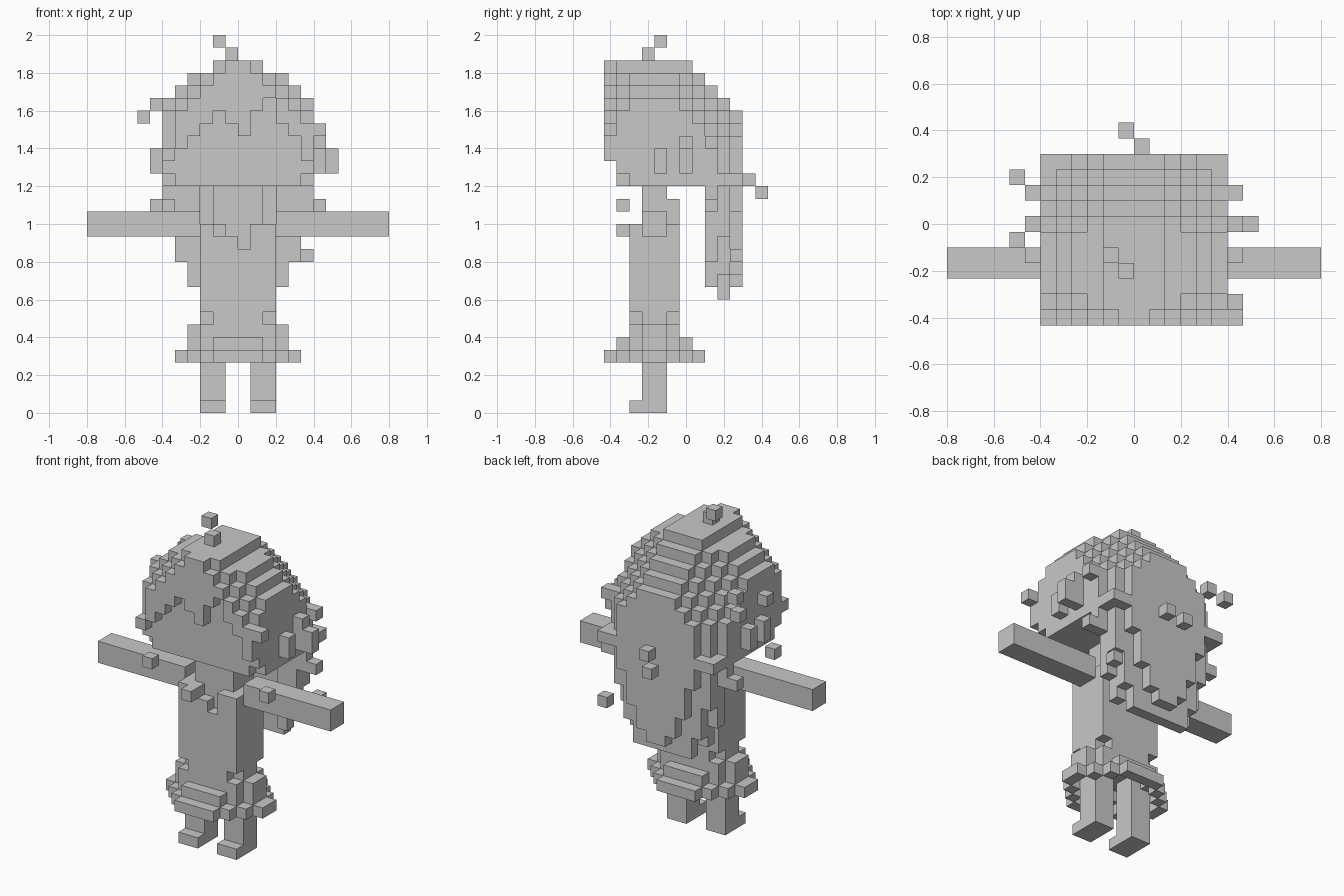
import bpy, bmesh

if "Cube" in bpy.data.objects:
    bpy.data.objects.remove(bpy.data.objects["Cube"])

U = 2 / 30          # one block
parts = {}          # part name -> set of block cells


def box(name, x0, x1, y0, y1, z0, z1):
    """Add blocks; cell y = j spans j-1/2 .. j+1/2 blocks."""
    cells = parts.setdefault(name, set())
    for x in range(x0, x1):
        for y in range(y0, y1):
            for z in range(z0, z1):
                cells.add((x, y, z))


def cut(name, x0, x1, y0, y1, z0, z1):
    parts[name] = {c for c in parts[name] if not (
        x0 <= c[0] < x1 and y0 <= c[1] < y1 and z0 <= c[2] < z1)}


def wide(name, w, y0, y1, z0, z1):
    box(name, -w, w, y0, y1, z0, z1)


def diamond(action, name, size, z):
    """Stepped diamond layer, half width = size, around the hips."""
    for k in range(size - 1):
        w = size - k
        action(name, -w, w, -3 - k, -1 + k, z, z + 1)


# legs and feet
for side, x in (("left", -3), ("right", 1)):
    box(side + "_leg", x, x + 2, -3, -1, 0, 6)
    box(side + "_foot", x, x + 2, -4, -3, 0, 1)

# torso with notched hip corners and a neckline
wide("torso", 3, -4, 0, 6, 15)
for x in (-3, 2):
    for y in (-4, -1):
        cut("torso", x, x + 1, y, y + 1, 7, 8)
cut("torso", -1, 1, -4, -3, 14, 15)
cut("torso", 0, 1, -4, -3, 13, 14)
wide("collar", 2, -3, 0, 15, 17)
wide("neck", 2, -3, -1, 17, 18)
box("collar_knot", -2, -1, -5, -4, 14, 15)

# arms
box("left_arm", -12, -3, -3, -1, 14, 16)
box("right_arm", 3, 12, -3, -1, 14, 16)

# stepped skirt, hollow underneath
diamond(box, "skirt", 5, 4)
diamond(cut, "skirt", 4, 4)
diamond(box, "skirt", 4, 5)
diamond(cut, "skirt", 3, 5)
wide("skirt", 4, -3, -1, 6, 7)

# head
wide("head", 5, -5, 2, 18, 24)

# stepped hair dome: half width shrinks towards front, back and top
for z in range(18, 28):
    full = {27: 2, 26: 4, 25: 5}.get(z, 6)
    if z > 18:
        wide("hair", min(6, 29 - z), -5, -4, z, z + 1)
    wide("hair", full, -4, 0, z, z + 1)
    for y in range(0, 5):
        w = min((6, 6, 6, 5, 4)[y], 29 - z - y) if z > 18 else 6
        if w >= 2:
            wide("hair", w, y, y + 1, z, z + 1)

# fringe, one block thick, with a jagged lower edge and stepped top corners
for x, low in zip(range(-6, 6), (20, 21, 22, 23, 24, 23, 22, 24, 25, 23, 22, 20)):
    c = x if x >= 0 else -x - 1
    top = 21 if x == -6 else 28 - c
    box("fringe", x, x + 1, -6, -5, low, max(top, low + 1))

# long back hair, row by row, shorter towards the sides
rows = {2: (18, 18, 18, 10, 12, 16), 3: (9, 9, 9, 11, 14), 4: (10, 11, 13, 16)}
for y, lows in rows.items():
    for c, low in enumerate(lows):
        for x in (c, -c - 1):
            box("back_hair", x, x + 1, y, y + 1, low, 18)

# loose curls: x, y, z, width, height
curls = (
    (-2, -2, 29, 1, 1), (-1, -3, 28, 1, 1),
    (-1, 6, 17, 1, 1), (0, 5, 18, 1, 1),
    (6, 0, 19, 2, 2), (6, 0, 21, 1, 1), (6, -2, 19, 1, 2), (6, -6, 22, 1, 1),
    (6, 2, 21, 1, 1), (6, 2, 16, 1, 1), (6, -5, 16, 1, 1),
    (5, 4, 12, 1, 1),
    (-7, 2, 24, 1, 1), (-8, 3, 23, 1, 1), (-8, -1, 23, 1, 1),
    (-7, -2, 19, 1, 2), (-7, 0, 19, 1, 2), (-7, 2, 16, 1, 1),
    (-6, -5, 16, 1, 1),
)
for x, y, z, w, h in curls:
    box("loose_curls", x, x + w, y, y + 1, z, z + h)

# give each cell to one part only
taken = set()
for name in parts:
    parts[name] -= taken
    taken |= parts[name]

grey = bpy.data.materials.new("plain grey")
grey.diffuse_color = (0.58, 0.58, 0.58, 1)
grey.use_nodes = True
grey.node_tree.nodes["Principled BSDF"].inputs["Base Color"].default_value = grey.diffuse_color


def build(name, cells):
    """Skin the outer faces of a part's blocks."""
    bm = bmesh.new()
    verts = {}
    for c in sorted(cells):
        for axis in range(3):
            for s in (0, 1):
                n = list(c)
                n[axis] += 2 * s - 1
                if tuple(n) in taken:
                    continue
                a, b = (axis + 1) % 3, (axis + 2) % 3
                ring = []
                for da, db in ((0, 0), (1, 0), (1, 1), (0, 1)):
                    p = list(c)
                    p[axis] += s
                    p[a] += da
                    p[b] += db
                    p = tuple(p)
                    if p not in verts:
                        verts[p] = bm.verts.new((p[0] * U, (p[1] - 0.5) * U, p[2] * U))
                    ring.append(verts[p])
                bm.faces.new(ring if s else ring[::-1])
    bmesh.ops.dissolve_limit(bm, angle_limit=0.01, verts=bm.verts[:], edges=bm.edges[:])
    mesh = bpy.data.meshes.new(name)
    bm.to_mesh(mesh)
    bm.free()
    mesh.materials.append(grey)
    bpy.context.collection.objects.link(bpy.data.objects.new(name, mesh))


for name, cells in parts.items():
    if cells:
        build(name, cells)
